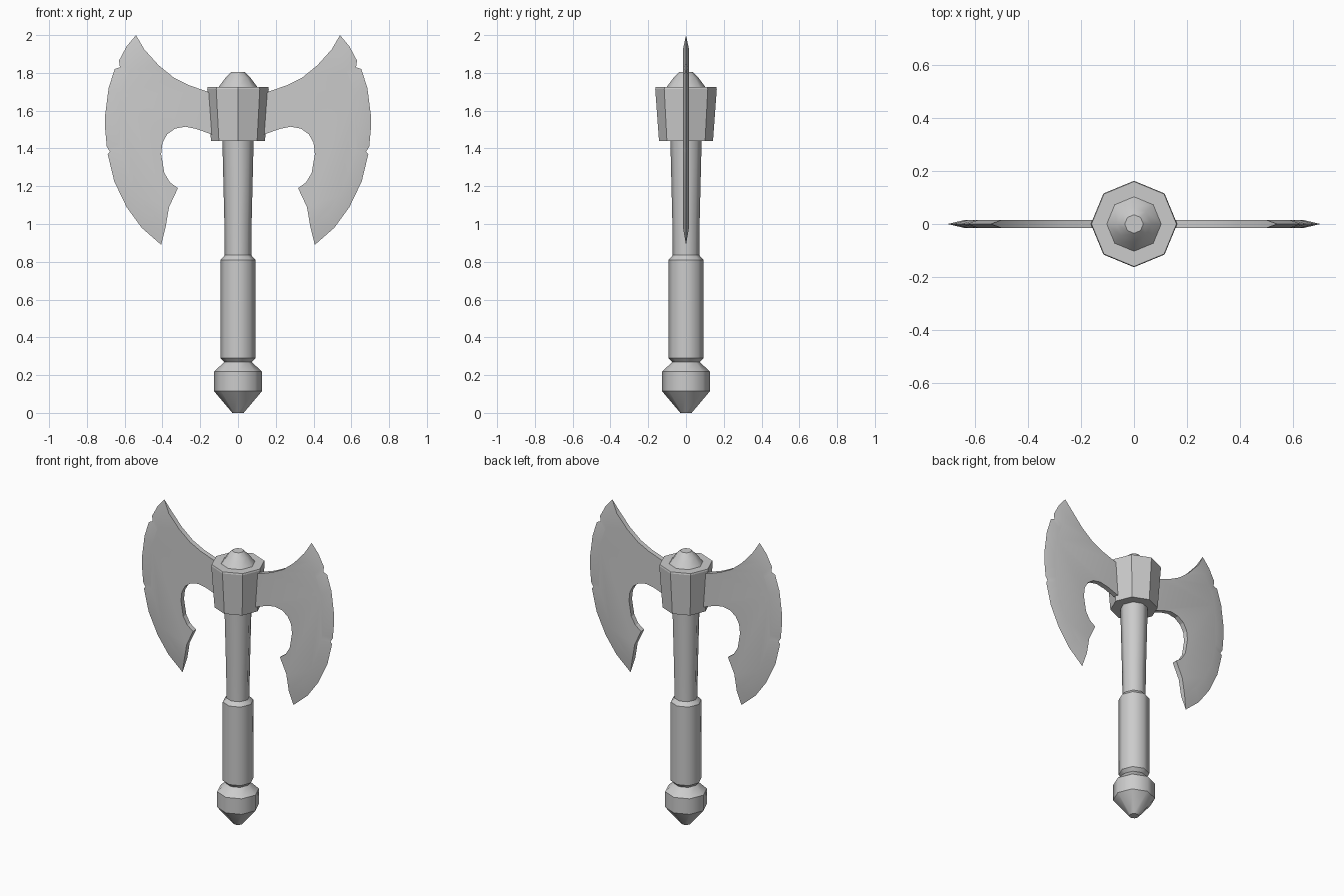
import bpy, bmesh, math

cube = bpy.data.objects.get("Cube")
if cube:
    bpy.data.objects.remove(cube, do_unlink=True)

steel = bpy.data.materials.new("grey_steel")
steel.use_nodes = True
steel.diffuse_color = (0.6, 0.6, 0.6, 1)
steel.node_tree.nodes["Principled BSDF"].inputs["Base Color"].default_value = (0.6, 0.6, 0.6, 1)


def finish(name, bm):
    bmesh.ops.recalc_face_normals(bm, faces=bm.faces)
    mesh = bpy.data.meshes.new(name)
    bm.to_mesh(mesh)
    bm.free()
    mesh.materials.append(steel)
    obj = bpy.data.objects.new(name, mesh)
    bpy.context.collection.objects.link(obj)
    return obj


def lathe(name, profile, smooth=True, sharp_rings=True, sides=8):
    """Octagonal turned part from (radius, height) pairs, capped at both ends."""
    bm = bmesh.new()
    rings = []
    for r, z in profile:
        angles = [math.tau * i / sides for i in range(sides)]
        rings.append([bm.verts.new((r * math.cos(a), r * math.sin(a), z)) for a in angles])
    for low, high in zip(rings, rings[1:]):
        for i in range(sides):
            j = (i + 1) % sides
            bm.faces.new((low[i], low[j], high[j], high[i])).smooth = smooth
    bm.faces.new(rings[0])
    bm.faces.new(rings[-1])
    if sharp_rings:
        for e in bm.edges:
            if abs(e.verts[0].co.z - e.verts[1].co.z) < 1e-5:
                e.smooth = False
    return finish(name, bm)


# Turned parts, bottom to top
lathe("pommel", [(0.03, 0), (0.127, 0.115), (0.127, 0.218), (0.07, 0.272)])
lathe("grip", [(0.07, 0.265), (0.093, 0.29), (0.093, 0.81), (0.07, 0.835)])
lathe("shaft", [(0.07, 0.82), (0.072, 1.0), (0.083, 1.45)], sharp_rings=False)
lathe("axe_head", [(0.143, 1.44), (0.163, 1.715), (0.16, 1.725)], smooth=False)
lathe("top_knob", [(0.105, 1.722), (0.065, 1.775), (0.035, 1.805)], sharp_rings=False)

# Blade outline: cutting edge from upper tip to lower tip, then the inner side back up
EDGE = [(0.54, 2.0), (0.59, 1.94), (0.63, 1.865), (0.645, 1.84), (0.653, 1.82),
        (0.685, 1.72), (0.703, 1.58), (0.703, 1.5), (0.695, 1.41), (0.694, 1.39),
        (0.69, 1.37), (0.655, 1.225), (0.59, 1.09), (0.51, 0.98), (0.407, 0.89)]
NICKS = {3: 0.02, 9: 0.016}
INNER = [(0.365, 1.09), (0.318, 1.19), (0.36, 1.22), (0.39, 1.27), (0.407, 1.37),
         (0.4, 1.43), (0.375, 1.475), (0.333, 1.505), (0.28, 1.515), (0.22, 1.503),
         (0.1, 1.46), (0.1, 1.68), (0.16, 1.70), (0.26, 1.735), (0.34, 1.775),
         (0.42, 1.84)]
HALF = 0.016


def blade(name, side):
    bm = bmesh.new()

    def vert(x, y, z):
        return bm.verts.new((side * x, y, z))

    # Sharp edge lies on the centre plane; the bevel line is drawn in from it
    edge = [vert(x - NICKS.get(i, 0), 0, z - NICKS.get(i, 0) * 0.5)
            for i, (x, z) in enumerate(EDGE)]
    bevel = [(x + (0.25 - x) * 0.15, z + (1.5 - z) * 0.15) for x, z in EDGE]
    loops = [[vert(x, y, z) for x, z in bevel + INNER] for y in (-HALF, HALF)]
    n, total = len(bevel), len(bevel) + len(INNER)
    for loop in loops:
        bm.faces.new(loop)
        for i in range(n - 1):
            bm.faces.new((edge[i], edge[i + 1], loop[i + 1], loop[i]))
    front, back = loops
    for i in range(n - 1, total):
        j = (i + 1) % total
        bm.faces.new((front[i], front[j], back[j], back[i]))
    for i in (0, n - 1):
        bm.faces.new((edge[i], front[i], back[i]))
    obj = finish(name, bm)
    bpy.ops.object.select_all(action="DESELECT")
    obj.select_set(True)
    bpy.context.view_layer.objects.active = obj
    bpy.ops.object.shade_smooth_by_angle(angle=math.radians(18))


blade("left_blade", 1)
blade("right_blade", -1)
